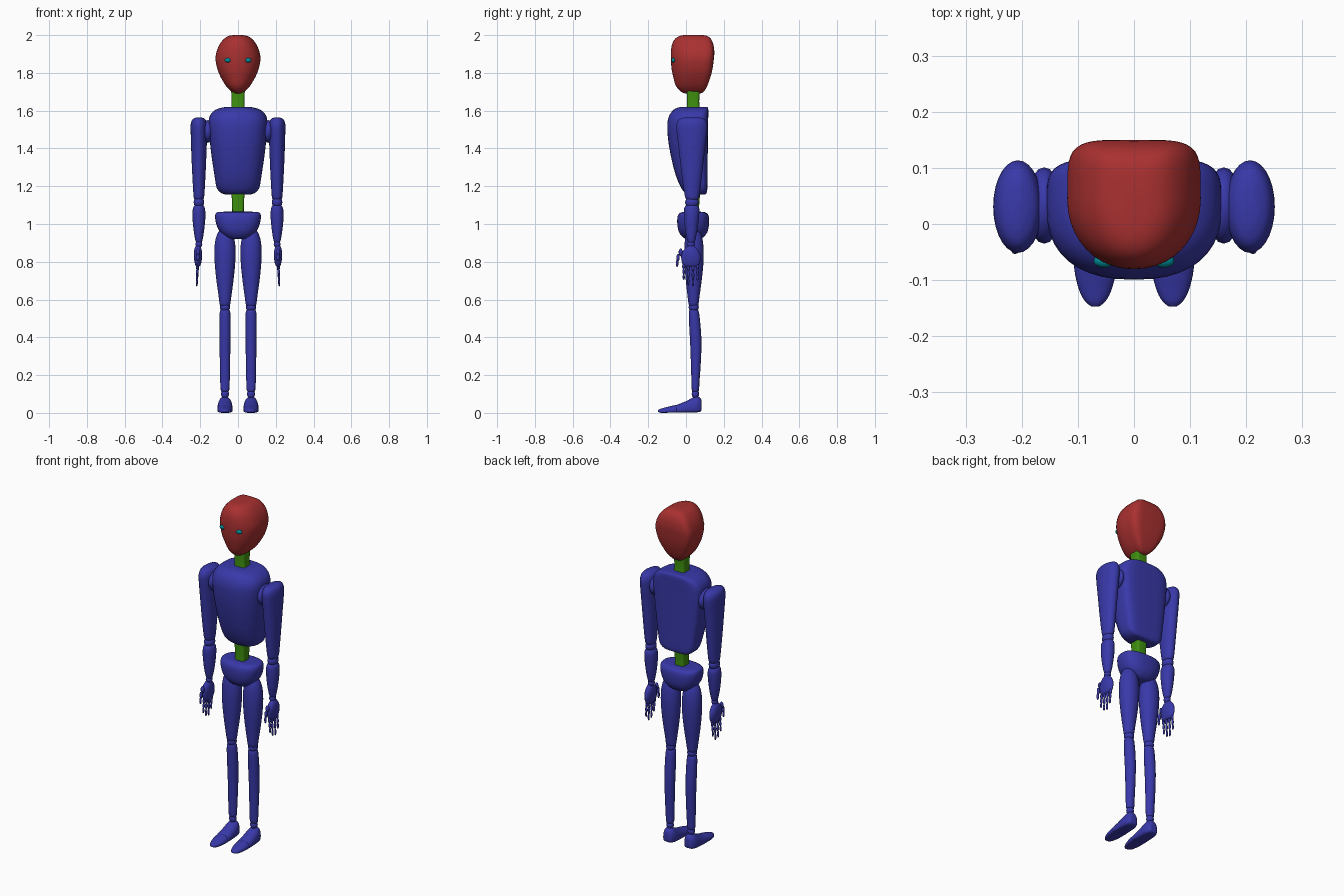
import bpy, bmesh
from math import sin, cos, pi
from mathutils import Matrix


def mat(name, rgb):
    m = bpy.data.materials.new(name)
    m.diffuse_color = (*rgb, 1)
    return m


BLUE = mat("blue", (0.04, 0.04, 0.40))
RED = mat("red", (0.40, 0.03, 0.03))
GREEN = mat("green", (0.05, 0.28, 0.005))
TEAL = mat("teal", (0.0, 0.25, 0.30))


def finish(name, bm, material):
    bmesh.ops.recalc_face_normals(bm, faces=bm.faces)
    for f in bm.faces:
        f.smooth = True
    me = bpy.data.meshes.new(name)
    bm.to_mesh(me)
    bm.free()
    me.materials.append(material)
    ob = bpy.data.objects.new(name, me)
    bpy.context.collection.objects.link(ob)
    return ob


def smooth_rings(rings, sub):
    # Catmull-Rom interpolation of the ring parameters
    out = []
    for i in range(len(rings) - 1):
        p0, p1 = rings[max(i - 1, 0)], rings[i]
        p2, p3 = rings[i + 1], rings[min(i + 2, len(rings) - 1)]
        for s in range(sub):
            t = s / sub
            out.append([0.5 * (2 * b + (c - a) * t + (2 * a - 5 * b + 4 * c - d) * t * t
                               + (3 * b - a - 3 * c + d) * t ** 3)
                        for a, b, c, d in zip(p0, p1, p2, p3)])
    out.append(list(rings[-1]))
    return out


def loft(name, rings, material, lo=2, hi=2, split=0.5, along_y=False, n=28, sub=3):
    # ring = (position, centre x, half width, low side, high side); lo/hi = squareness
    bm = bmesh.new()
    loops = []
    for t, cx, rx, a, b in smooth_rings(rings, sub):
        mid = a + (b - a) * split
        loop = []
        for k in range(n):
            c, s = cos(2 * pi * k / n), sin(2 * pi * k / n)
            e = 2 / (hi if s > 0 else lo)
            u = cx + rx * abs(c) ** e * (1 if c > 0 else -1)
            v = mid + abs(s) ** e * ((b - mid) if s > 0 else (a - mid))
            loop.append(bm.verts.new((u, t, v) if along_y else (u, v, t)))
        loops.append(loop)
    for p, q in zip(loops, loops[1:]):
        for k in range(n):
            bm.faces.new((p[k], p[(k + 1) % n], q[(k + 1) % n], q[k]))
    bm.faces.new(loops[0])
    bm.faces.new(loops[-1])
    return finish(name, bm, material)


def limb(name, x, rings, **kw):
    # ring = (z, half width, centre y, half depth)
    return loft(name, [(z, x, r, y - d, y + d) for z, r, y, d in rings], BLUE, **kw)


def ball(name, loc, size, material=BLUE, seg=20):
    bm = bmesh.new()
    bmesh.ops.create_uvsphere(bm, u_segments=seg, v_segments=seg // 2, radius=1,
                              matrix=Matrix.Translation(loc) @ Matrix.Diagonal((*size, 1)))
    return finish(name, bm, material)


# Head: flat back, tapering face and chin
loft("head", [(1.69, 0, .015, .00, .075), (1.70, 0, .033, -.025, .093), (1.73, 0, .063, -.053, .112),
              (1.78, 0, .093, -.068, .130), (1.82, 0, .109, -.076, .140), (1.87, 0, .119, -.08, .147),
              (1.91, 0, .114, -.08, .15), (1.95, 0, .098, -.074, .145), (1.98, 0, .074, -.058, .132),
              (1.995, 0, .050, -.035, .113), (2.0, 0, .025, -.01, .09)],
     RED, lo=2.1, hi=5, split=.55, n=40)

# Neck and waist connectors
loft("neck", [(1.59, 0, .038, .003, .074), (1.65, 0, .034, .006, .07), (1.72, 0, .037, .003, .074)],
     GREEN, lo=5, hi=5)
loft("waist", [(1.03, 0, .031, .008, .07), (1.10, 0, .031, .008, .07), (1.18, 0, .036, .004, .076)],
     GREEN, lo=5, hi=5)

# Torso: flat back, rounded chest
loft("torso", [(1.155, 0, .055, .025, .095), (1.162, 0, .085, .0, .108), (1.19, 0, .112, -.025, .113),
               (1.26, 0, .125, -.055, .114), (1.36, 0, .140, -.08, .115), (1.45, 0, .150, -.095, .116),
               (1.53, 0, .156, -.099, .117), (1.575, 0, .148, -.088, .118), (1.605, 0, .118, -.065, .118),
               (1.618, 0, .075, -.035, .113), (1.62, 0, .04, .0, .10)],
     BLUE, lo=2.4, hi=4.5, split=.6, n=40)

# Pelvis bowl
loft("pelvis", [(.92, 0, .03, .005, .07), (.928, 0, .06, -.015, .09), (.955, 0, .092, -.036, .112),
                (.99, 0, .112, -.045, .121), (1.03, 0, .121, -.046, .122), (1.053, 0, .119, -.038, .115),
                (1.063, 0, .107, -.02, .097), (1.065, 0, .07, .0, .075)],
     BLUE, lo=2.5, hi=2.5, n=36)

for side, s in (("right", -1), ("left", 1)):
    # Eye
    ball(f"eye_{side}", (s * .053, -.066, 1.867), (.019, .012, .012), TEAL)

    # Arm
    x = s * .207
    ball(f"shoulder_{side}", (s * .16, .033, 1.49), (.032, .068, .06))
    limb(f"upper_arm_{side}", x,
         [(1.125, .015, .032, .02), (1.135, .026, .032, .034), (1.17, .030, .032, .042),
          (1.28, .036, .031, .056), (1.40, .041, .031, .070), (1.49, .0435, .031, .081),
          (1.53, .043, .031, .081), (1.555, .033, .031, .066), (1.565, .012, .031, .035)])
    ball(f"elbow_{side}", (x, .031, 1.115), (.028, .036, .03))
    limb(f"forearm_{side}", x,
         [(.90, .012, .028, .012), (.91, .018, .028, .02), (.96, .027, .028, .031),
          (1.03, .034, .029, .039), (1.075, .033, .030, .041), (1.095, .026, .030, .034),
          (1.10, .014, .030, .02)])
    ball(f"wrist_{side}", (x, .027, .893), (.018, .02, .02))
    limb(f"palm_{side}", s * .212,
         [(.775, .008, .026, .03), (.785, .015, .026, .043), (.815, .021, .026, .051),
          (.845, .022, .025, .048), (.87, .018, .026, .032), (.885, .01, .027, .015)])

    # Four fingers of three tapering segments
    for i, (y, tip) in enumerate(((-.012, .705), (.012, .678), (.037, .672), (.061, .702))):
        seg = (.79 - tip) / 3
        for j in range(3):
            r = .0085 - .0012 * j
            ball(f"finger_{side}_{i + 1}_{j + 1}", (s * (.214 + .002 * j), y, .79 - seg * (j + .5)),
                 (r, r, seg * .58), seg=10)
    # Thumb
    for j, (y, z, r) in enumerate(((-.028, .85, .011), (-.042, .822, .009), (-.047, .792, .007))):
        ball(f"thumb_{side}_{j + 1}", (s * .212, y, z), (r, r, .021), seg=10)

    # Leg
    x = s * .069
    limb(f"thigh_{side}", x,
         [(.565, .014, .04, .014), (.572, .027, .04, .025), (.62, .034, .04, .032),
          (.70, .045, .041, .042), (.79, .054, .042, .050), (.87, .056, .042, .051),
          (.93, .047, .041, .044), (.965, .03, .04, .03), (.975, .012, .04, .012)])
    ball(f"knee_{side}", (x, .041, .56), (.027, .027, .026))
    limb(f"shin_{side}", x,
         [(.112, .012, .05, .011), (.118, .022, .05, .019), (.16, .025, .05, .021),
          (.26, .027, .052, .026), (.37, .029, .052, .030), (.46, .030, .047, .030),
          (.53, .028, .042, .027), (.546, .022, .041, .02), (.55, .012, .041, .011)])
    ball(f"ankle_{side}", (x, .05, .1), (.021, .02, .024))

    # Foot: heel and toe pieces, with flat sole
    loft(f"foot_{side}",
         [(.083, x, .012, .025, .06), (.079, x, .024, .012, .077), (.06, x, .035, .006, .091),
          (.035, x, .039, .005, .083), (.0, x, .040, .005, .065), (-.045, x, .040, .005, .047),
          (-.052, x, .035, .008, .043)], BLUE, lo=4, hi=2.2, split=.35, along_y=True)
    loft(f"toe_{side}",
         [(-.045, x, .036, .007, .043), (-.053, x, .0395, .005, .045), (-.09, x, .036, .004, .037),
          (-.12, x, .028, .003, .029), (-.138, x, .018, .004, .024), (-.147, x, .007, .008, .018)],
         BLUE, lo=4, hi=2.2, split=.35, along_y=True)

# Rest the soles on the ground
for ob in bpy.data.objects:
    if ob.name.startswith(("foot", "toe")):
        for v in ob.data.vertices:
            v.co.z = max(v.co.z - .003, 0)
